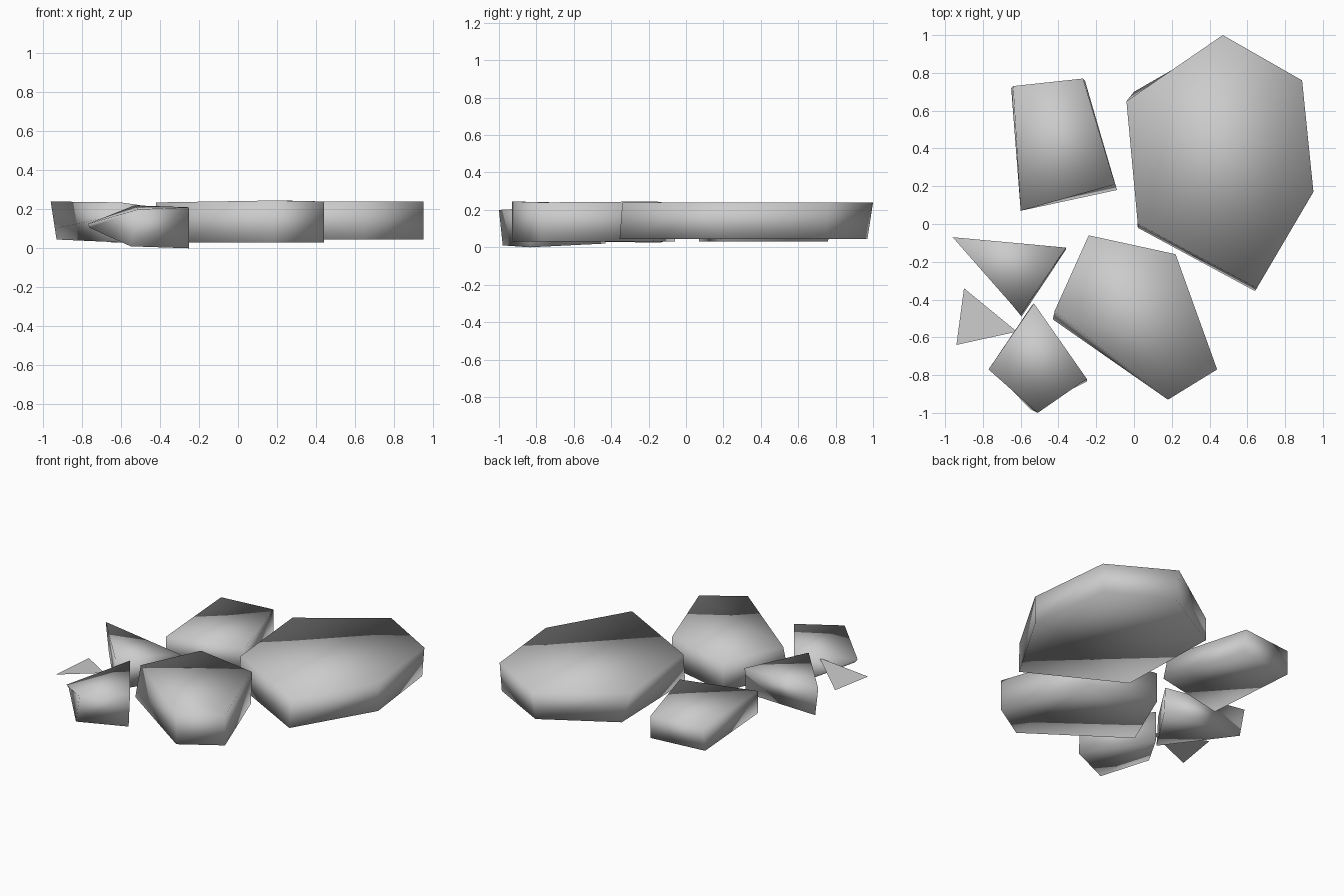
import bpy
import bmesh

cube = bpy.data.objects.get("Cube")
if cube:
    bpy.data.objects.remove(cube, do_unlink=True)

# Plain grey stone
GREY = (0.6, 0.6, 0.6, 1.0)
stone = bpy.data.materials.new("stone grey")
stone.use_nodes = True
stone.diffuse_color = GREY
stone.node_tree.nodes["Principled BSDF"].inputs["Base Color"].default_value = GREY


def finish(bm, name, smooth):
    bmesh.ops.recalc_face_normals(bm, faces=bm.faces)
    for face in bm.faces:
        face.smooth = smooth
    mesh = bpy.data.meshes.new(name)
    bm.to_mesh(mesh)
    bm.free()
    mesh.materials.append(stone)
    bpy.context.collection.objects.link(bpy.data.objects.new(name, mesh))


def slab(name, top, base, shifts=None):
    """Loft a top outline (x, y, z) to its base; shifts move base corners."""
    shifts = shifts or {}
    bm = bmesh.new()
    upper = [bm.verts.new(p) for p in top]
    lower = []
    for i, (x, y, z) in enumerate(top):
        dx, dy, dz = shifts.get(i, (0, 0, 0))
        lower.append(bm.verts.new((x + dx, y + dy, base + dz)))
    bm.faces.new(upper)
    bm.faces.new(lower)
    for i in range(len(top)):
        j = (i + 1) % len(top)
        bm.faces.new((upper[i], upper[j], lower[j], lower[i]))
    finish(bm, name, True)


def level(points, z):
    return [(x, y, z) for x, y in points]


# Large slab at the back left
slab("large_slab",
     level([(0.47, 1.0), (0.89, 0.76), (0.95, 0.17), (0.65, -0.34),
            (0.02, 0.0), (-0.04, 0.65)], 0.24), 0.045,
     {0: (0, -0.03, 0), 1: (-0.01, -0.01, 0), 3: (-0.01, -0.015, 0),
      4: (0, -0.02, 0), 5: (0.04, 0.05, 0)})

# Middle slab at the front
slab("middle_slab",
     [(-0.24, -0.06, 0.23), (0.22, -0.16, 0.245), (0.44, -0.77, 0.24),
      (0.18, -0.93, 0.245), (-0.42, -0.46, 0.235)], 0.03,
     {1: (0, -0.015, 0), 4: (-0.01, -0.045, 0)})

# Four-sided slab at the back right
slab("four_sided_slab",
     [(-0.64, 0.73, 0.19), (-0.27, 0.77, 0.19), (-0.1, 0.21, 0.18),
      (-0.6, 0.07, 0.18)], 0.03,
     {0: (-0.01, -0.01, 0), 1: (0.01, -0.01, 0), 2: (0.01, -0.03, 0)})

# Three-sided wedge
slab("three_sided_slab",
     [(-0.96, -0.07, 0.24), (-0.36, -0.125, 0.2), (-0.6, -0.48, 0.235)], 0.025,
     {0: (0.03, -0.01, 0.02), 1: (0, -0.01, 0), 2: (0.005, -0.01, 0.005)})

# Small chunk whose outer corner comes to a point
slab("small_chunk",
     [(-0.53, -0.42, 0.22), (-0.25, -0.82, 0.21), (-0.51, -1.0, 0.2),
      (-0.77, -0.77, 0.125)], 0.0,
     {0: (-0.01, -0.01, 0.02), 1: (0, -0.015, 0), 2: (-0.04, 0.02, 0.01),
      3: (0.01, 0.01, 0.105)})

# Thin tilted flake
bm = bmesh.new()
bm.faces.new([bm.verts.new(p) for p in
              [(-0.94, -0.64, 0.1), (-0.62, -0.57, 0.17), (-0.9, -0.34, 0.11)]])
finish(bm, "thin_flake", False)
